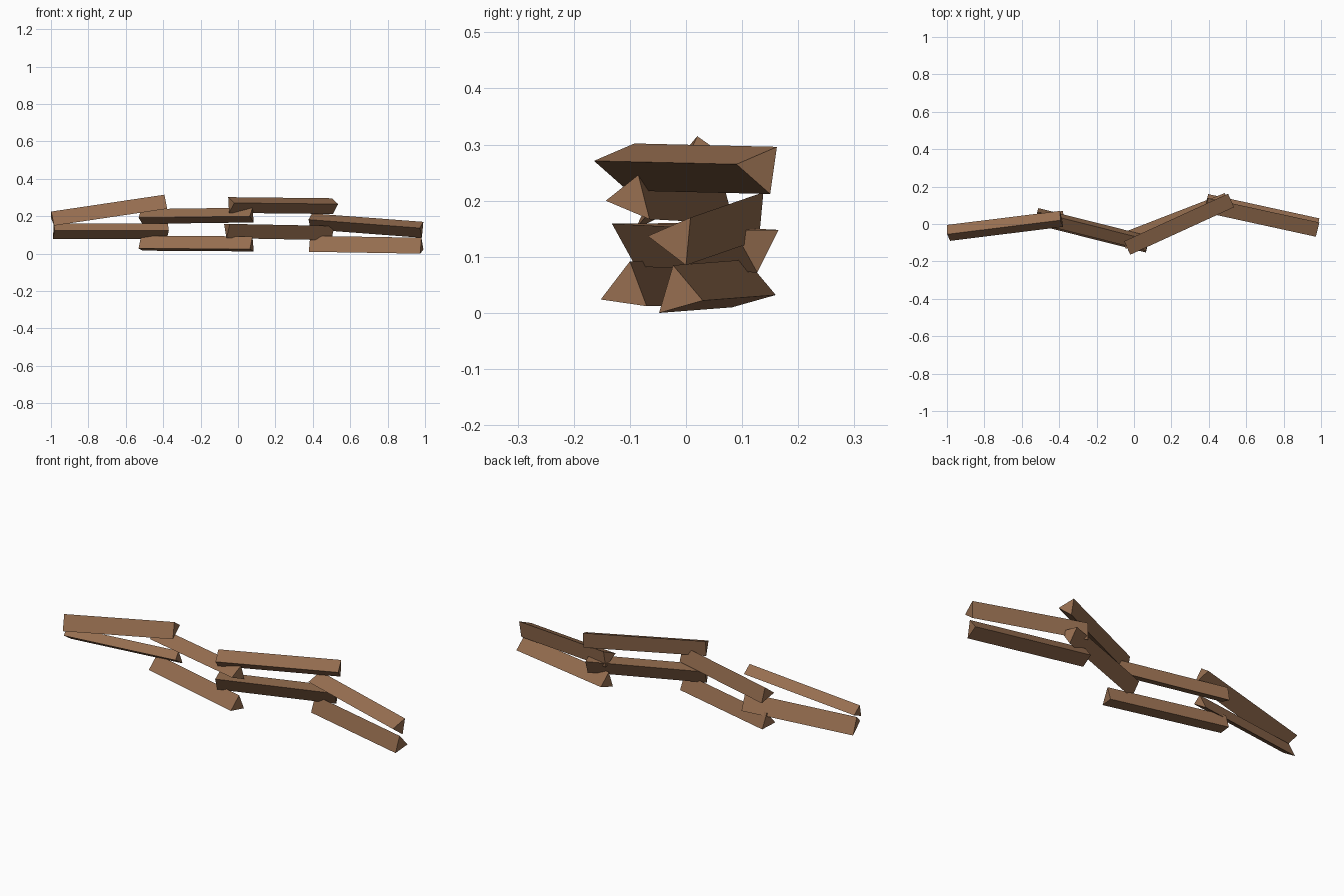
import bpy, bmesh

if "Cube" in bpy.data.objects:
    bpy.data.objects.remove(bpy.data.objects["Cube"])

wood = bpy.data.materials.new("brown_wood")
wood.diffuse_color = (0.305, 0.156, 0.08, 1)
wood.use_nodes = True
wood.node_tree.nodes["Principled BSDF"].inputs["Base Color"].default_value = wood.diffuse_color


def rail(name, x, tri, d):
    """Triangular split rail: (y, z) end triangle at x, swept along d with square-cut ends."""
    yc = sum(p[0] for p in tri) / 3
    zc = sum(p[1] for p in tri) / 3
    bm = bmesh.new()
    # slide each corner in x so the cut is perpendicular to the rail
    a = [bm.verts.new((x - (d[1] * (y - yc) + d[2] * (z - zc)) / d[0], y, z)) for y, z in tri]
    b = [bm.verts.new((v.co.x + d[0], v.co.y + d[1], v.co.z + d[2])) for v in a]
    bm.faces.new(a)
    bm.faces.new(b[::-1])
    for i in range(3):
        j = (i + 1) % 3
        bm.faces.new((a[j], a[i], b[i], b[j]))
    bmesh.ops.recalc_face_normals(bm, faces=bm.faces)
    me = bpy.data.meshes.new(name)
    bm.to_mesh(me)
    bm.free()
    me.materials.append(wood)
    ob = bpy.data.objects.new(name, me)
    bpy.context.collection.objects.link(ob)


# far left panel (given from its left end)
rail("left_upper_rail", -0.994, [(-.09, .15), (-.055, .225), (-.005, .19)], (.605, .075, .09))
rail("left_lower_rail", -0.985, [(-.085, .125), (-.05, .16), (-.01, .077)], (.61, .08, 0))
# other panels (given from their right ends)
rail("mid_left_upper_rail", .075, [(-.143, .2), (-.085, .246), (-.065, .167)], (-.595, .15, -.008))
rail("mid_left_lower_rail", .075, [(-.152, .024), (-.1, .092), (-.07, .012)], (-.595, .15, .004))
rail("mid_right_upper_rail", .515, [(.162, .296), (.15, .212), (.09, .265)], (-.555, -.254, .006))
rail("mid_right_lower_rail", .5, [(.165, .148), (.127, .072), (.085, .148)], (-.56, -.217, .011))
rail("right_upper_rail", .982, [(-.068, .137), (.008, .17), (0, .085)], (-.595, .13, .045))
rail("right_lower_rail", .982, [(-.048, 0), (.03, .022), (-.023, .085)], (-.595, .13, .01))
